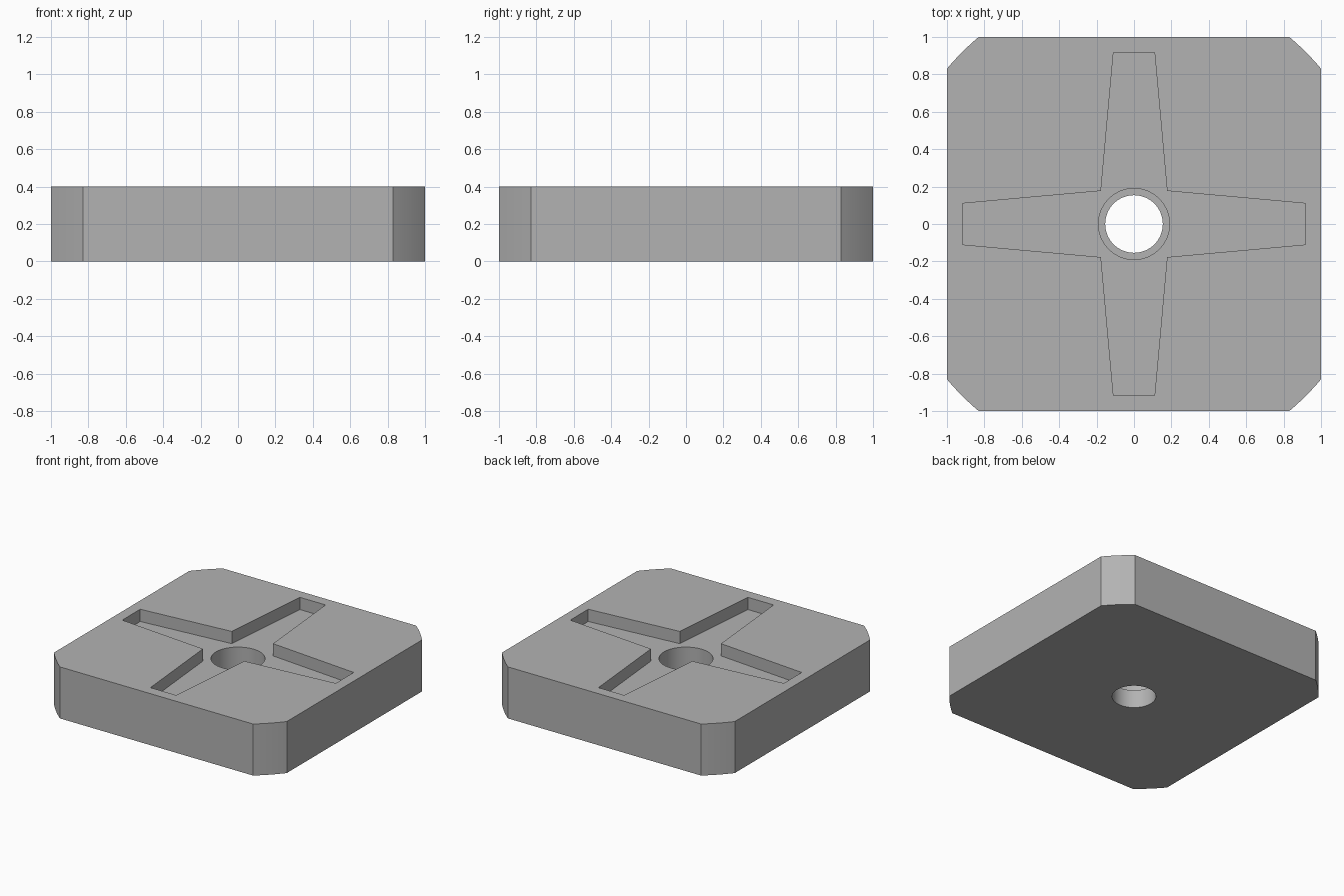
import bpy
import bmesh
from math import sin, cos, atan2, radians, pi

default = bpy.data.objects.get("Cube")
if default:
    bpy.data.objects.remove(default)

HEIGHT = 0.4
FLOOR = 0.305      # pocket floor
LEDGE = 0.14       # counterbore ledge
FLAT = 0.83        # half length of the straight sides

grey = bpy.data.materials.new("light grey")
grey.use_nodes = True
colour = (0.45, 0.45, 0.45, 1)
grey.diffuse_color = colour
grey.node_tree.nodes["Principled BSDF"].inputs["Base Color"].default_value = colour


def prism(name, outline, bottom, top):
    """Extrude a closed counter-clockwise outline from bottom to top."""
    bm = bmesh.new()
    base = bm.faces.new([bm.verts.new((x, y, bottom)) for x, y in outline])
    new = bmesh.ops.extrude_face_region(bm, geom=[base])["geom"]
    verts = [v for v in new if isinstance(v, bmesh.types.BMVert)]
    bmesh.ops.translate(bm, vec=(0, 0, top - bottom), verts=verts)
    bmesh.ops.recalc_face_normals(bm, faces=bm.faces)
    mesh = bpy.data.meshes.new(name)
    bm.to_mesh(mesh)
    bm.free()
    mesh.materials.append(grey)
    obj = bpy.data.objects.new(name, mesh)
    bpy.context.collection.objects.link(obj)
    return obj


def four_turns(points):
    """Repeat points at each quarter turn."""
    result = []
    for _ in range(4):
        result += points
        points = [(-y, x) for x, y in points]
    return result


def arc(radius, start, end, steps):
    angles = [start + (end - start) * i / steps for i in range(steps + 1)]
    return [(radius * cos(a), radius * sin(a)) for a in angles]


def cut(target, cutter):
    cutter.hide_render = True
    mod = target.modifiers.new(cutter.name, "BOOLEAN")
    mod.operation = "DIFFERENCE"
    mod.solver = "EXACT"
    mod.object = cutter
    bpy.context.view_layer.objects.active = target
    bpy.ops.object.modifier_apply(modifier=mod.name)
    bpy.data.objects.remove(cutter)


# Square block with corners turned to a large radius
start = atan2(FLAT, 1)
corner = arc((1 + FLAT ** 2) ** 0.5, start, pi / 2 - start, 8)
block = prism("base_block", four_turns(corner), 0, HEIGHT)

# Cross-shaped pocket with tapering arms
arm = [(0.917, -0.11), (0.917, 0.11), (0.177, 0.177)]
cut(block, prism("cross_pocket", four_turns(arm), FLOOR, HEIGHT + 0.1))

# Stepped centre hole
circle = arc(1, 0, 2 * pi, 64)[:-1]
for name, radius, bottom in (("counterbore", 0.19, LEDGE), ("through_hole", 0.154, -0.1)):
    cut(block, prism(name, [(x * radius, y * radius) for x, y in circle], bottom, FLOOR + 0.05))

bpy.ops.object.select_all(action="DESELECT")
block.select_set(True)
bpy.context.view_layer.objects.active = block
bpy.ops.object.shade_smooth_by_angle(angle=radians(25))
